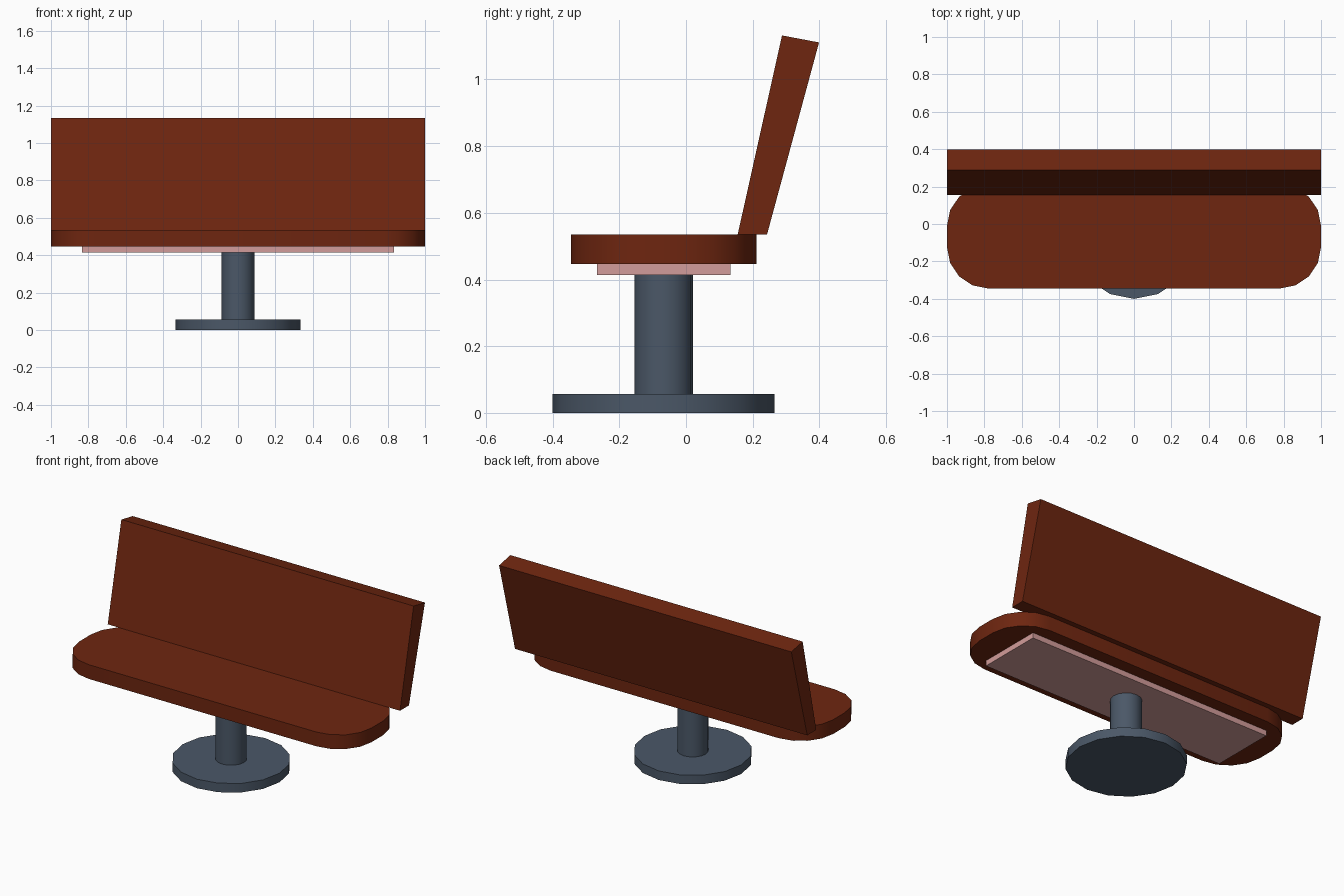
import bpy, math

cube = bpy.data.objects.get("Cube")
if cube:
    bpy.data.objects.remove(cube, do_unlink=True)

AXIS_Y = -0.067  # centre line of pedestal and seat


def material(name, rgb):
    mat = bpy.data.materials.new(name)
    mat.use_nodes = True
    color = (*rgb, 1)
    mat.diffuse_color = color
    mat.node_tree.nodes["Principled BSDF"].inputs["Base Color"].default_value = color
    return mat


def prism(name, profile, vec, mat, smooth=False):
    """Extrude a closed 3D outline along vec."""
    n = len(profile)
    verts = list(profile) + [tuple(a + b for a, b in zip(p, vec)) for p in profile]
    faces = [tuple(reversed(range(n))), tuple(range(n, 2 * n))]
    faces += [(i, (i + 1) % n, (i + 1) % n + n, i + n) for i in range(n)]
    mesh = bpy.data.meshes.new(name)
    mesh.from_pydata(verts, [], faces)
    mesh.materials.append(mat)
    obj = bpy.data.objects.new(name, mesh)
    bpy.context.collection.objects.link(obj)
    if smooth:
        bpy.ops.object.select_all(action='DESELECT')
        obj.select_set(True)
        bpy.context.view_layer.objects.active = obj
        bpy.ops.object.shade_smooth_by_angle(angle=math.radians(35))
    return obj


def rounded_outline(hx, hy, radius, z, steps=4):
    """Counter-clockwise rounded rectangle around the centre line."""
    points = []
    for quarter, (sx, sy) in enumerate(((1, 1), (-1, 1), (-1, -1), (1, -1))):
        for i in range(steps + 1):
            a = math.pi / 2 * (quarter + i / steps)
            points.append((sx * (hx - radius) + radius * math.cos(a),
                           AXIS_Y + sy * (hy - radius) + radius * math.sin(a), z))
    return points


def disc(name, radius, z0, z1, mat):
    ring = [(radius * math.cos(i * math.tau / 16),
             AXIS_Y + radius * math.sin(i * math.tau / 16), z0) for i in range(16)]
    return prism(name, ring, (0, 0, z1 - z0), mat, smooth=True)


wood = material("red brown", (0.156, 0.019, 0.005))
steel = material("slate grey", (0.070, 0.097, 0.137))
pink = material("dusty pink", (0.65, 0.335, 0.325))

# Pedestal
disc("base_disc", 0.333, 0, 0.056, steel)
disc("column", 0.088, 0.056, 0.414, steel)

# Mounting plate under the seat
plate = [(sx * 0.833, AXIS_Y + sy * 0.2, 0.414)
         for sx, sy in ((1, 1), (-1, 1), (-1, -1), (1, -1))]
prism("mounting_plate", plate, (0, 0, 0.033), pink)

# Seat with rounded corners
prism("seat", rounded_outline(1, 0.278, 0.222, 0.447), (0, 0, 0.088), wood, smooth=True)

# Leaning backrest, side profile extruded across the width
side = [(0.155, 0.535), (0.243, 0.535), (0.399, 1.111), (0.288, 1.132)]
prism("backrest", [(-1, y, z) for y, z in side], (2, 0, 0), wood)
